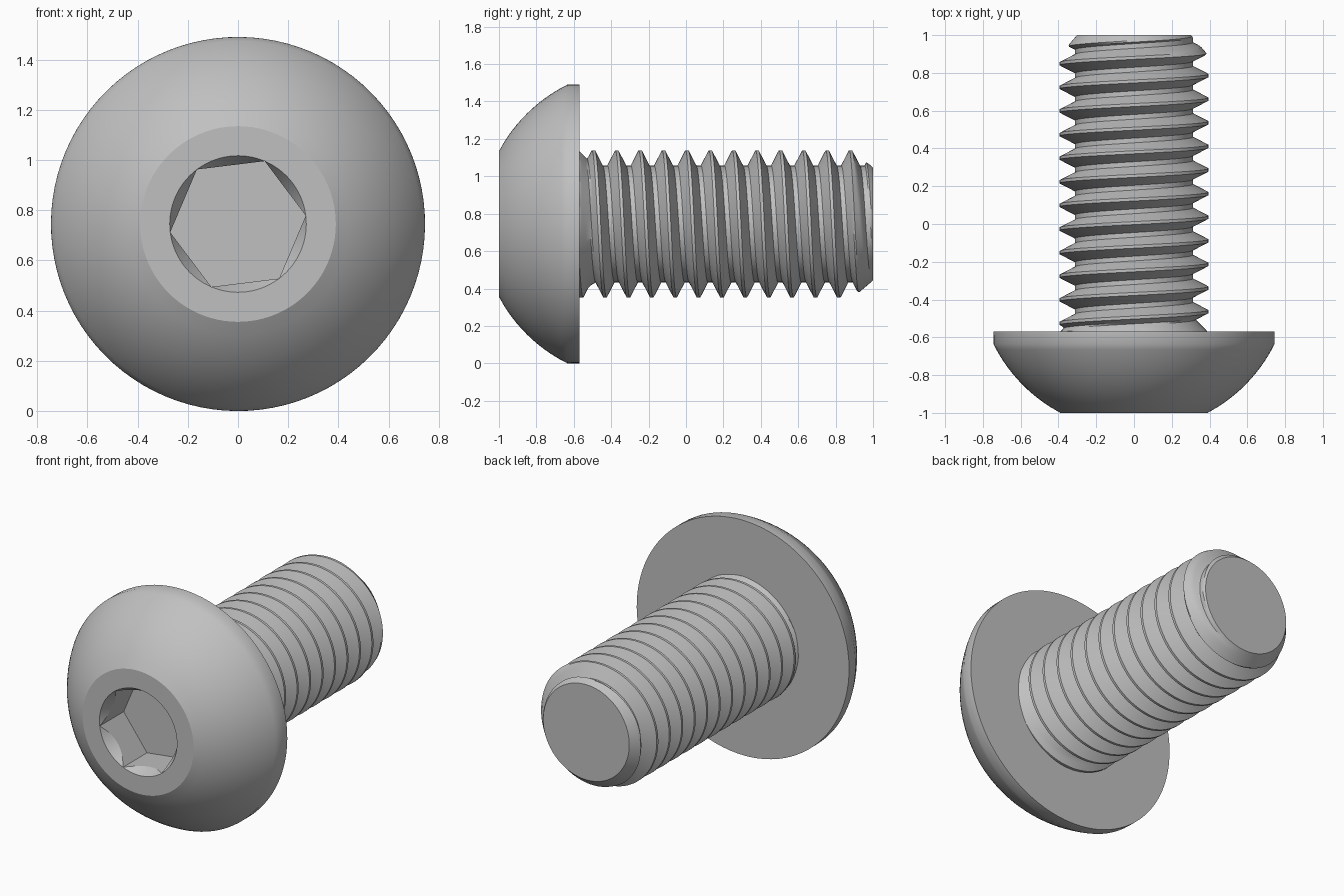
import bpy, bmesh
from math import sin, cos, pi, radians

AXIS_Z = 0.745
SEGMENTS = 96

cube = bpy.data.objects.get("Cube")
if cube:
    bpy.data.objects.remove(cube, do_unlink=True)

steel = bpy.data.materials.new("grey_steel")
steel.use_nodes = True
grey = (0.53, 0.53, 0.53, 1.0)
steel.diffuse_color = grey
steel.node_tree.nodes["Principled BSDF"].inputs["Base Color"].default_value = grey


def ring(bm, angles, radius, depth):
    """Ring of vertices around the y axis; radius and depth are functions of angle."""
    return [bm.verts.new((radius(a) * cos(a), depth(a), AXIS_Z + radius(a) * sin(a)))
            for a in angles]


def bridge(bm, first, second):
    n = len(first)
    for i in range(n):
        j = (i + 1) % n
        bm.faces.new((first[i], first[j], second[j], second[i]))


def finish(bm, name):
    bmesh.ops.remove_doubles(bm, verts=bm.verts[:], dist=0.00005)
    bmesh.ops.holes_fill(bm, edges=[e for e in bm.edges if e.is_boundary], sides=0)
    bmesh.ops.recalc_face_normals(bm, faces=bm.faces[:])
    mesh = bpy.data.meshes.new(name)
    bm.to_mesh(mesh)
    bm.free()
    mesh.materials.append(steel)
    obj = bpy.data.objects.new(name, mesh)
    bpy.context.collection.objects.link(obj)
    bpy.ops.object.select_all(action='DESELECT')
    obj.select_set(True)
    bpy.context.view_layer.objects.active = obj
    bpy.ops.object.shade_smooth_by_angle(angle=radians(30))
    return obj


# Domed head with a countersunk hexagonal socket
HEX_TURN = radians(7)
HEX_R = 0.272
SOCKET_FLOOR = -0.76
RIM_R, FACE_R = 0.745, 0.39
DOME_CENTRE, DOME_R = -0.266, 0.831


def hex_radius(a):
    return HEX_R * cos(pi / 6) / cos((a - HEX_TURN) % (pi / 3) - pi / 6)


def scallop_depth(a):
    return -1 + 1.7 * (HEX_R - hex_radius(a))


def const(value):
    return lambda a: value


head_rings = [(hex_radius, const(SOCKET_FLOOR)),
              (hex_radius, scallop_depth),
              (const(HEX_R), const(-1))]
DOME_STEPS = 12
for i in range(DOME_STEPS + 1):
    y = -1 + 0.365 * i / DOME_STEPS
    r = (DOME_R ** 2 - (y - DOME_CENTRE) ** 2) ** 0.5
    head_rings.append((const(min(r, RIM_R)), const(y)))
head_rings.append((const(RIM_R), const(-0.57)))

bm = bmesh.new()
angles = [HEX_TURN + 2 * pi * i / SEGMENTS for i in range(SEGMENTS)]
rings = [ring(bm, angles, r, y) for r, y in head_rings]
for a, b in zip(rings, rings[1:]):
    bridge(bm, a, b)
finish(bm, "domed_head")

# Threaded shank: right-hand helix with a run-out at the head and a chamfered tip
PITCH = 0.125
CREST_R, THREAD_DEPTH = 0.394, 0.082
CREST_HALF, FLANK = 0.008, 0.042
SHANK_START, UNDERSIDE, TIP = -0.6, -0.57, 1.0
STEPS = 5


def thread_radius(y, start):
    d = abs((y - start + PITCH / 2) % PITCH - PITCH / 2)
    r = CREST_R - THREAD_DEPTH * min(1, max(0, (d - CREST_HALF) / FLANK))
    r = max(r, 0.39 - max(0, y - UNDERSIDE))
    return min(r, 0.302 + 0.85 * (TIP - y))


down = [CREST_HALF + FLANK * i / STEPS for i in range(STEPS + 1)]
up = [PITCH - t for t in reversed(down)]
offsets = down + up

bm = bmesh.new()
columns = []
for i in range(SEGMENTS + 1):
    a = 2 * pi * i / SEGMENTS
    start = 0.036 - PITCH * i / SEGMENTS
    column = []
    for turn in range(-7, 11):
        for t in offsets:
            y = min(TIP, max(SHANK_START, start + turn * PITCH + t))
            r = thread_radius(y, start)
            column.append(bm.verts.new((r * cos(a), y, AXIS_Z + r * sin(a))))
    columns.append(column)
for c, d in zip(columns, columns[1:]):
    for k in range(len(c) - 1):
        # Skip the strips that are flattened against either end
        ys = [v.co.y for v in (c[k], d[k], d[k + 1], c[k + 1])]
        if max(ys) - min(ys) > 1e-6:
            bm.faces.new((c[k], d[k], d[k + 1], c[k + 1]))
bmesh.ops.delete(bm, geom=[v for v in bm.verts if not v.link_faces], context='VERTS')
finish(bm, "threaded_shank")
